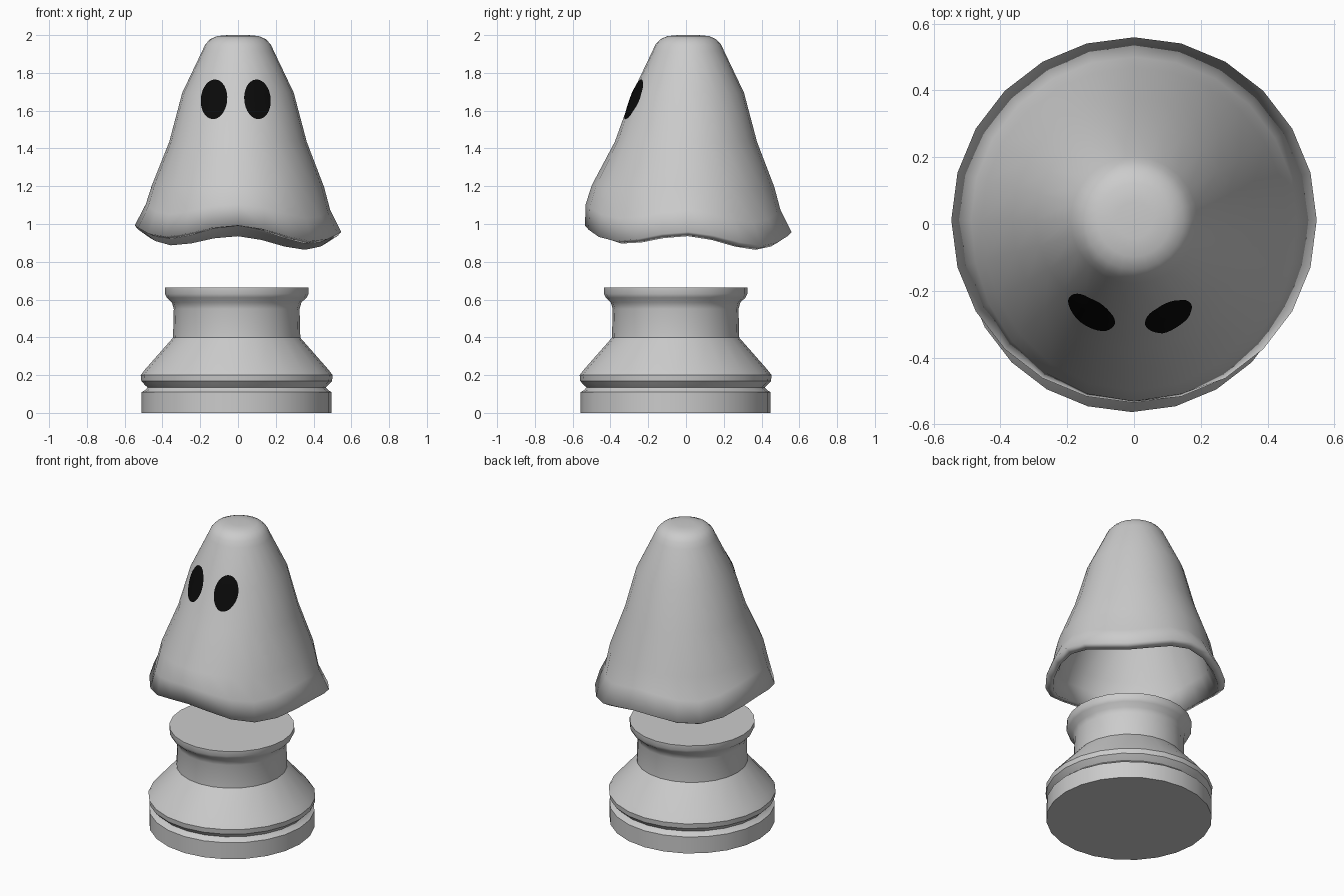
import bpy
import bmesh
from math import sin, cos, pi, radians
from mathutils import Vector
from mathutils.bvhtree import BVHTree

if "Cube" in bpy.data.objects:
    bpy.data.objects.remove(bpy.data.objects["Cube"])

SIDES = 24


def make_object(name, bm, angle=35):
    bmesh.ops.recalc_face_normals(bm, faces=bm.faces)
    me = bpy.data.meshes.new(name)
    bm.to_mesh(me)
    bm.free()
    ob = bpy.data.objects.new(name, me)
    bpy.context.collection.objects.link(ob)
    bpy.ops.object.select_all(action='DESELECT')
    ob.select_set(True)
    bpy.context.view_layer.objects.active = ob
    bpy.ops.object.shade_smooth_by_angle(angle=radians(angle))
    return ob


def loft(point, rows, cap_first=False, cap_last=False):
    """Rings of SIDES points joined by quads; point(row, angle) places each."""
    bm = bmesh.new()
    rings = [[bm.verts.new(point(r, 2 * pi * i / SIDES)) for i in range(SIDES)]
             for r in rows]
    for a, b in zip(rings, rings[1:]):
        for i in range(SIDES):
            j = (i + 1) % SIDES
            bm.faces.new((a[i], a[j], b[j], b[i]))
    if cap_first:
        bm.faces.new(rings[0])
    if cap_last:
        bm.faces.new(rings[-1])
    return bm


# Turned pedestal: (radius, height)
pedestal_profile = [
    (0.503, 0), (0.503, 0.11), (0.485, 0.12), (0.472, 0.135), (0.485, 0.147),
    (0.505, 0.168), (0.508, 0.2), (0.485, 0.23), (0.337, 0.398), (0.333, 0.55),
    (0.343, 0.585), (0.37, 0.61), (0.38, 0.63), (0.38, 0.663)]
pedestal = make_object("pedestal", loft(
    lambda r, a: (-0.007 + r[0] * cos(a), -0.055 + r[0] * sin(a), r[1]),
    pedestal_profile, True, True))

# Draped sheet: (radius, height, share of hem wave, front bulge)
sheet_profile = [
    (0.055, 2.0, 0, 0), (0.11, 1.995, 0, 0), (0.148, 1.978, 0, 0),
    (0.174, 1.95, 0, 0), (0.19, 1.915, 0, 0), (0.295, 1.695, 0, 0),
    (0.364, 1.435, 0, 0.025), (0.456, 1.19, 0.3, 0.055),
    (0.488, 1.06, 0.9, 0.055), (0.547, 0.942, 1, 0.0)]


def sheet_point(r, a):
    radius, z, wave, bulge = r
    radius += bulge * max(0, -sin(a)) ** 2
    z += wave * (0.033 * cos(4 * a) - 0.017 * (cos(a) + sin(a)))
    return (radius * cos(a), 0.012 + radius * sin(a), z)


bm = loft(sheet_point, sheet_profile, cap_first=True)
bmesh.ops.recalc_face_normals(bm, faces=bm.faces)
tree = BVHTree.FromBMesh(bm)
sheet = make_object("draped_sheet", bm, 50)
# make sure the outer skin faces outwards before thickening inwards
if max(sheet.data.polygons, key=lambda p: p.center.z).normal.z < 0:
    sheet.data.flip_normals()
solid = sheet.modifiers.new("cloth_thickness", 'SOLIDIFY')
solid.thickness = 0.05
solid.offset = -1

# Black oval eyes laid onto the front of the sheet
black = bpy.data.materials.new("eye_black")
black.diffuse_color = (0.003, 0.003, 0.003, 1)
black.use_nodes = True
black.node_tree.nodes["Principled BSDF"].inputs["Base Color"].default_value = black.diffuse_color


def make_eye(name, cx, tilt):
    bm = bmesh.new()

    def drop(t, s):
        u, v = 0.07 * s * cos(t), 0.105 * s * sin(t)
        x = cx + u * cos(tilt) + v * sin(tilt)
        z = 1.66 - u * sin(tilt) + v * cos(tilt)
        hit = tree.ray_cast(Vector((x, -2, z)), Vector((0, 1, 0)))[0]
        return bm.verts.new((x, hit.y - 0.008, z))

    n = 32
    rings = [[drop(2 * pi * i / n, s) for i in range(n)] for s in (1, 0.75, 0.5, 0.25)]
    centre = drop(0, 0)
    for i in range(n):
        j = (i + 1) % n
        for a, b in zip(rings, rings[1:]):
            bm.faces.new((a[i], a[j], b[j], b[i]))
        bm.faces.new((rings[-1][i], rings[-1][j], centre))
    eye = make_object(name, bm)
    if eye.data.polygons[0].normal.y > 0:
        eye.data.flip_normals()
    eye.data.materials.append(black)


make_eye("left_eye", -0.127, radians(5))
make_eye("right_eye", 0.103, radians(-5))
